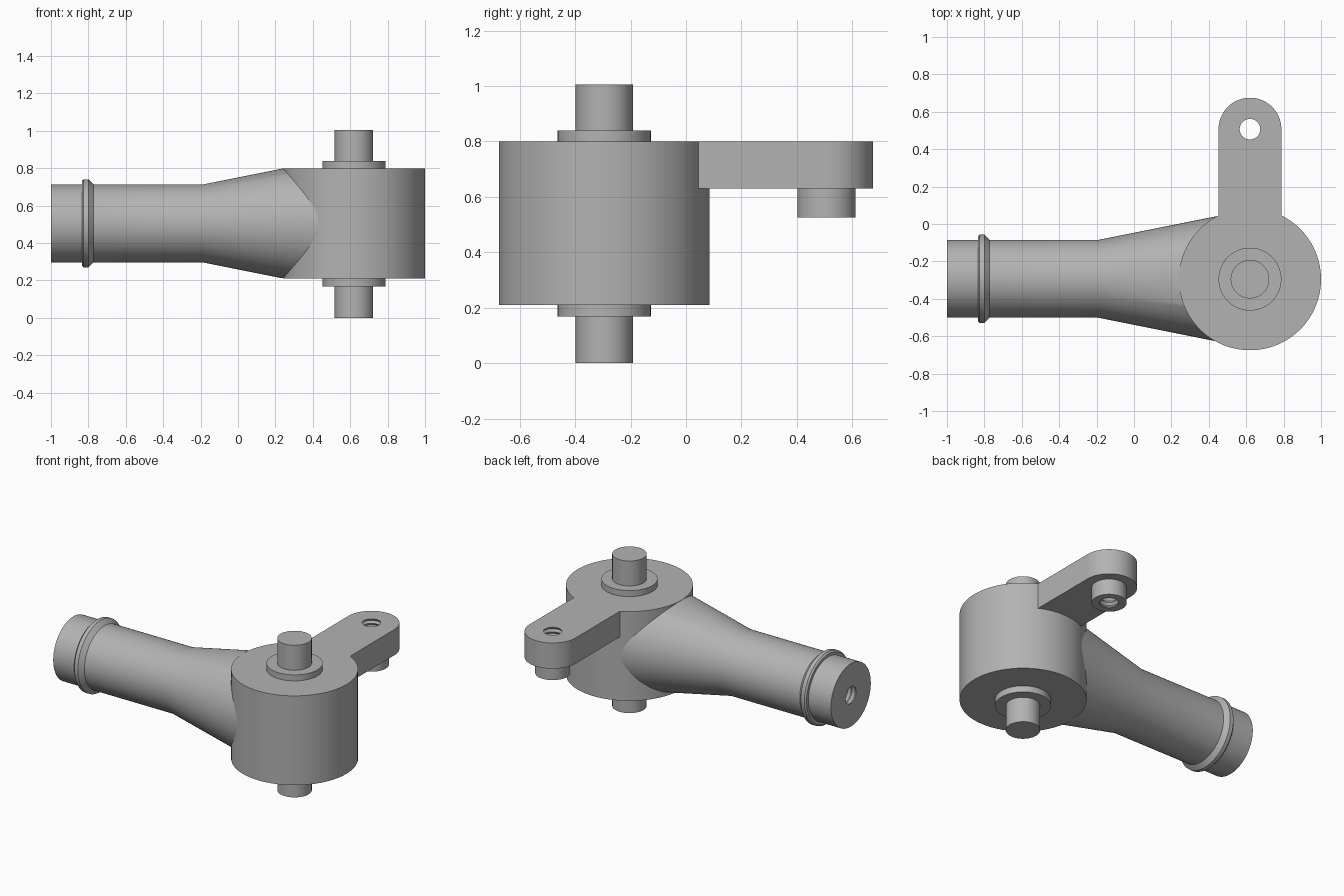
import bpy, bmesh
from math import pi, sin, cos, asin
from mathutils import Matrix

if "Cube" in bpy.data.objects:
    bpy.data.objects.remove(bpy.data.objects["Cube"])

STEPS = 96
PX, PY = 0.62, -0.295          # pivot axis
HUB_R, HUB_LOW, HUB_TOP = 0.38, 0.21, 0.80
ARM_R, ARM_LOW, TIP_Y = 0.168, 0.63, 0.507
HOLE_R, PITCH = 0.055, 0.03

steel = bpy.data.materials.new("grey_steel")
steel.use_nodes = True
GREY = (0.45, 0.45, 0.45, 1)
steel.diffuse_color = GREY
steel.node_tree.nodes["Principled BSDF"].inputs["Base Color"].default_value = GREY


def finish(name, bm):
    bmesh.ops.recalc_face_normals(bm, faces=bm.faces)
    mesh = bpy.data.meshes.new(name)
    bm.to_mesh(mesh)
    bm.free()
    mesh.materials.append(steel)
    ob = bpy.data.objects.new(name, mesh)
    bpy.context.collection.objects.link(ob)
    return ob


def activate(ob):
    bpy.ops.object.select_all(action='DESELECT')
    ob.select_set(True)
    bpy.context.view_layer.objects.active = ob


def lathe(points, matrix):
    """Spin (radius, height) points about z, then place the result."""
    bm = bmesh.new()
    verts = [bm.verts.new((r, 0, h)) for r, h in points]
    edges = [bm.edges.new(pair) for pair in zip(verts, verts[1:])]
    bmesh.ops.spin(bm, geom=verts + edges, cent=(0, 0, 0), axis=(0, 0, 1),
                   angle=2 * pi, steps=STEPS, use_merge=True)
    bmesh.ops.remove_doubles(bm, verts=bm.verts, dist=1e-5)
    bmesh.ops.recalc_face_normals(bm, faces=bm.faces)
    bm.transform(matrix)
    return bm


def thread(start, end):
    """Zigzag wall of a tapped hole."""
    count = round((end - start) / (PITCH / 2))
    return [(HOLE_R + (0.01 if i % 2 else 0), start + (end - start) * i / count)
            for i in range(count + 1)]


def drill(ob, cutter):
    mod = ob.modifiers.new("hole", 'BOOLEAN')
    mod.operation, mod.solver, mod.object = 'DIFFERENCE', 'EXACT', cutter
    activate(ob)
    bpy.ops.object.modifier_apply(modifier=mod.name)


pivot = Matrix.Translation((PX, PY, 0))
tip = Matrix.Translation((PX, TIP_Y, 0))

# Hub barrel
hub = finish("hub", lathe([(0, HUB_LOW), (HUB_R, HUB_LOW), (HUB_R, HUB_TOP), (0, HUB_TOP)], pivot))

# Pivot pin with a washer-like shoulder at each end
pin = finish("pivot_pin", lathe([(0, 0), (0.103, 0), (0.103, 0.168), (ARM_R, 0.168),
                                 (ARM_R, 0.84), (0.103, 0.84), (0.103, 1.005), (0, 1.005)], pivot))

# Spindle: tapped end, collar, straight shaft and cone running into the hub
profile = [(0, -0.7)] + thread(-1, -0.7)[::-1]
profile += [(0.208, -1), (0.208, -0.835), (0.226, -0.835), (0.236, -0.825), (0.236, -0.8),
            (0.208, -0.772), (0.208, -0.19), (0.342, 0.48), (0, 0.48)]
bm = lathe(profile, Matrix.Translation((0, -0.293, 0.505)) @ Matrix.Rotation(pi / 2, 4, 'Y'))
for height, up in ((HUB_TOP - 0.002, 1), (HUB_LOW + 0.002, -1)):
    cut = bmesh.ops.bisect_plane(bm, geom=bm.verts[:] + bm.edges[:] + bm.faces[:],
                                 plane_co=(0, 0, height), plane_no=(0, 0, up), clear_outer=True)
    bmesh.ops.holes_fill(bm, edges=[e for e in cut["geom_cut"]
                                    if isinstance(e, bmesh.types.BMEdge)])
spindle = finish("spindle", bm)

# Steering arm: round tip, straight sides, root curved to sit on the hub
half = asin(ARM_R / HUB_R)
N = 48
outline = [(PX + ARM_R * cos(pi * i / N), TIP_Y + ARM_R * sin(pi * i / N)) for i in range(N + 1)]
for i in range(17):
    a = pi / 2 + half - 2 * half * i / 16
    outline.append((PX + HUB_R * cos(a), PY + HUB_R * sin(a) - 0.001))
bm = bmesh.new()
base = bm.faces.new([bm.verts.new((x, y, ARM_LOW)) for x, y in outline])
top = bmesh.ops.extrude_face_region(bm, geom=[base], use_keep_orig=True)
bmesh.ops.translate(bm, vec=(0, 0, HUB_TOP - ARM_LOW),
                    verts=[v for v in top["geom"] if isinstance(v, bmesh.types.BMVert)])
arm = finish("steering_arm", bm)

# Boss under the arm tip
boss = finish("arm_boss", lathe([(0, 0.525), (0.105, 0.525), (0.105, ARM_LOW), (0, ARM_LOW)], tip))

# Tapped hole through arm and boss
cutter = finish("hole_cutter", lathe([(0, 0.5)] + thread(0.5, 0.83) + [(0, 0.83)], tip))
cutter.hide_render = True
for part in (arm, boss):
    drill(part, cutter)
bpy.data.objects.remove(cutter)

for part in (hub, pin, spindle, arm, boss):
    activate(part)
    bpy.ops.object.shade_smooth_by_angle(angle=pi / 6)
